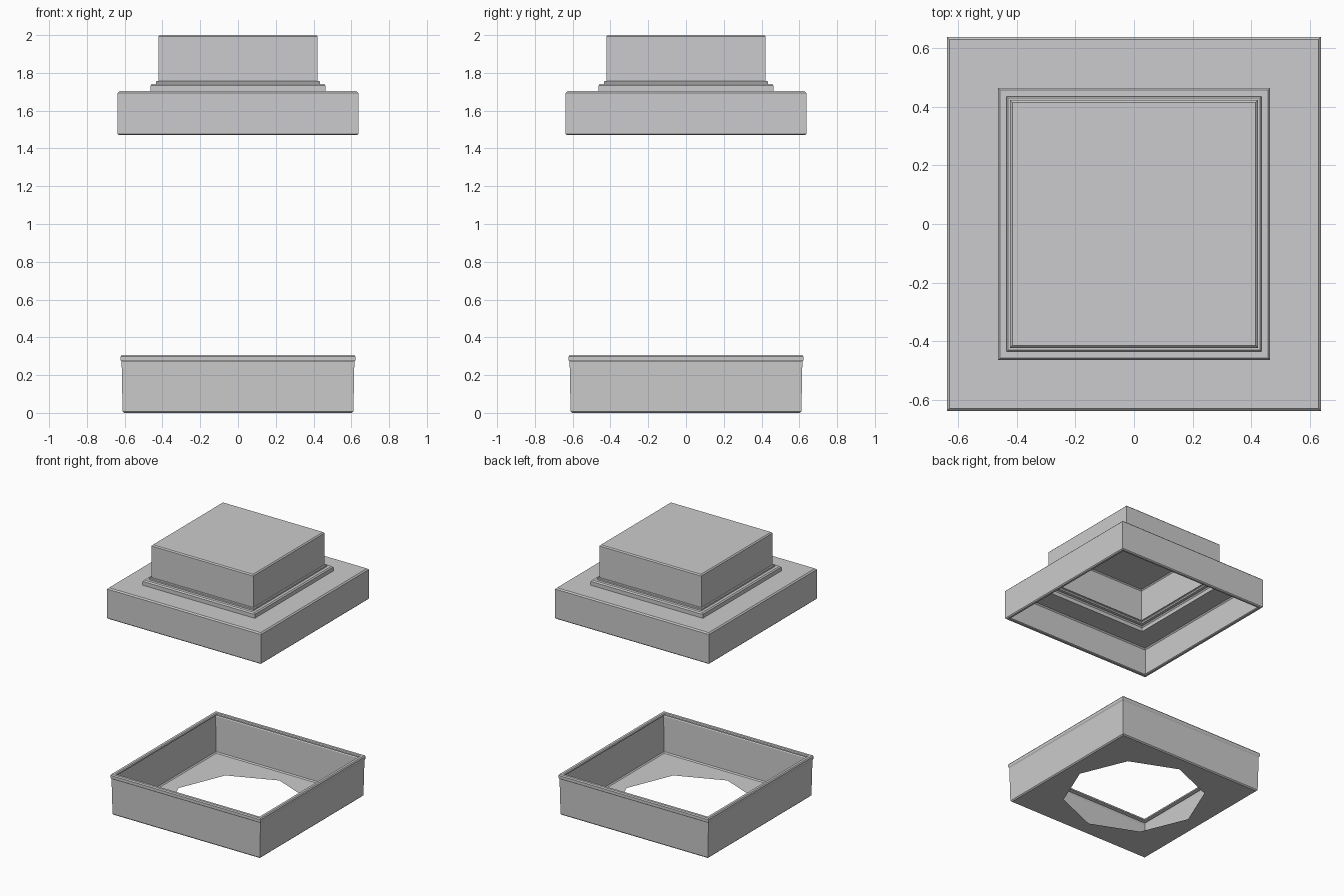
import bpy, bmesh, math

if "Cube" in bpy.data.objects:
    bpy.data.objects.remove(bpy.data.objects["Cube"])

grey = bpy.data.materials.new("plain grey")
grey.diffuse_color = (0.6, 0.6, 0.61, 1)
grey.use_nodes = True
grey.node_tree.nodes["Principled BSDF"].inputs["Base Color"].default_value = grey.diffuse_color


def ring(bm, r, z, square=True):
    """Eight points: a square with edge midpoints, or a regular octagon."""
    pts = []
    for i in range(8):
        a = i * math.pi / 4
        k = r * math.sqrt(2) if square and i % 2 else r
        pts.append(bm.verts.new((k * math.cos(a), k * math.sin(a), z)))
    return pts


def loft(name, profile, hole=None, cap=False):
    """Sweep a (half width, height) profile around a square."""
    bm = bmesh.new()
    rings = [ring(bm, *hole, square=False)] if hole else []
    rings += [ring(bm, r, z) for r, z in profile]
    for a, b in zip(rings, rings[1:]):
        for i in range(8):
            j = (i + 1) % 8
            bm.faces.new((a[i], a[j], b[j], b[i]))
    if cap:
        bm.faces.new(rings[-1])
    me = bpy.data.meshes.new(name)
    bm.to_mesh(me)
    bm.free()
    me.materials.append(grey)
    ob = bpy.data.objects.new(name, me)
    bpy.context.collection.objects.link(ob)
    return ob


# lower tray: thin flared walls, folded rim, octagonal opening in the floor
loft("tray", [
    (0.603, 0.0), (0.611, 0.008), (0.616, 0.27), (0.622, 0.28),
    (0.622, 0.298), (0.616, 0.306), (0.598, 0.306), (0.592, 0.300),
    (0.592, 0.290), (0.614, 0.284)], hole=(0.492, 0.0))

# stepped lid: thin hollow shell with a folded lower rim
loft("lid", [
    (0.634, 1.486), (0.612, 1.482), (0.612, 1.474), (0.616, 1.470),
    (0.630, 1.470), (0.637, 1.477), (0.637, 1.694), (0.628, 1.703),
    (0.464, 1.703), (0.464, 1.732), (0.456, 1.741), (0.434, 1.741),
    (0.434, 1.752), (0.429, 1.757), (0.422, 1.757), (0.422, 1.992),
    (0.414, 2.0)], cap=True)
